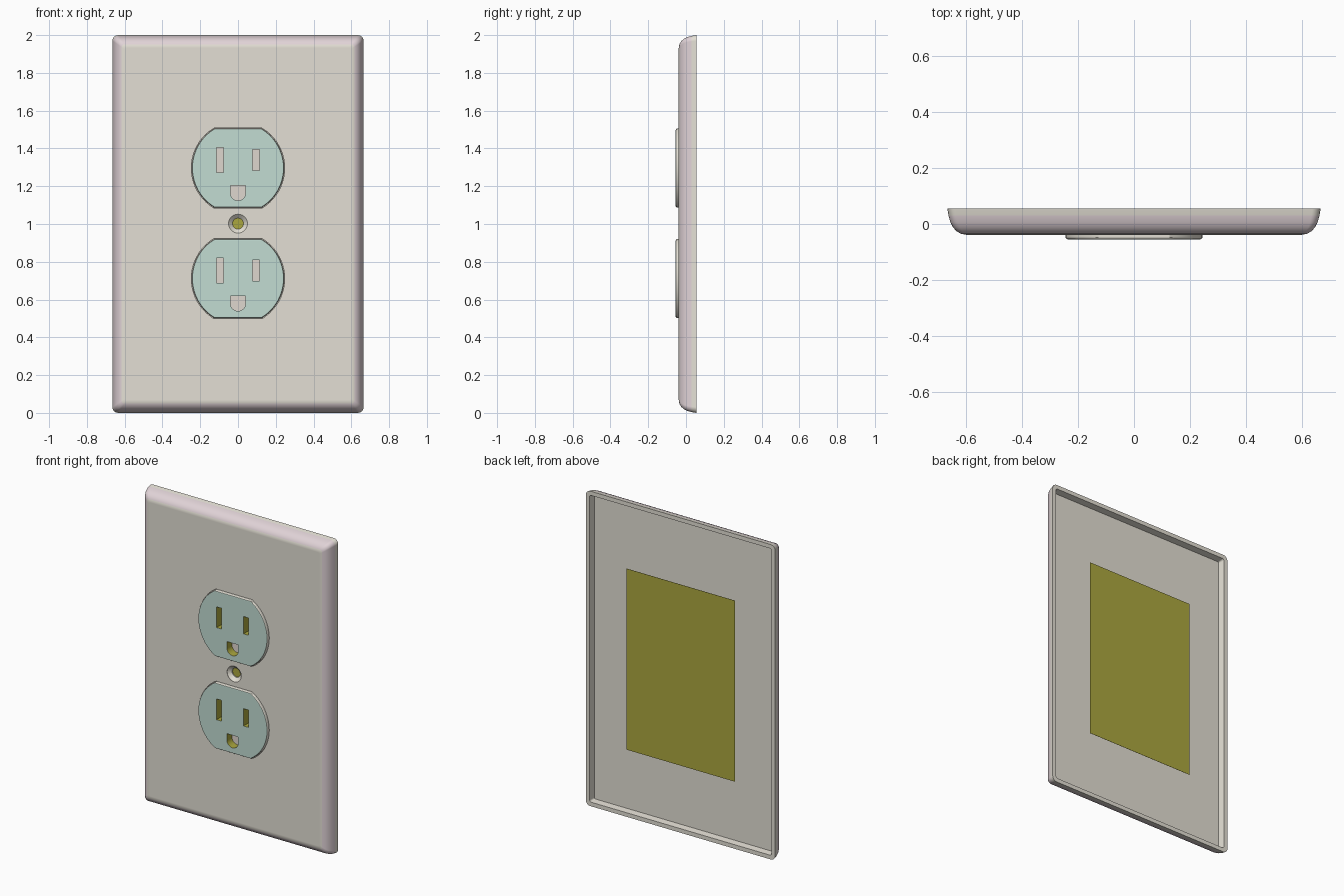
import bpy, bmesh, math

if "Cube" in bpy.data.objects:
    bpy.data.objects.remove(bpy.data.objects["Cube"])


def material(name, rgb):
    m = bpy.data.materials.new(name)
    m.diffuse_color = (*rgb, 1)
    m.use_nodes = True
    m.node_tree.nodes["Principled BSDF"].inputs["Base Color"].default_value = m.diffuse_color
    return m


IVORY = material("ivory", (0.77, 0.74, 0.66))
PINK = material("edge_pink", (0.75, 0.65, 0.68))
TEAL = material("pale_teal", (0.54, 0.72, 0.65))
OLIVE = material("olive", (0.41, 0.39, 0.05))
TAN = material("tan", (0.74, 0.68, 0.62))


def loft(name, loops, mats, pick=None):
    """Skin a list of (xz outline, y) loops and cap both ends."""
    bm = bmesh.new()
    rings = [[bm.verts.new((x, y, z)) for x, z in pts] for pts, y in loops]
    n = len(rings[0])
    faces = [(bm.faces.new(rings[0]), -1), (bm.faces.new(rings[-1]), len(rings))]
    for k, (a, b) in enumerate(zip(rings, rings[1:])):
        for i in range(n):
            j = (i + 1) % n
            faces.append((bm.faces.new((a[i], a[j], b[j], b[i])), k))
    for f, k in faces:
        f.material_index = pick(k) if pick else 0
    bmesh.ops.recalc_face_normals(bm, faces=bm.faces)
    me = bpy.data.meshes.new(name)
    bm.to_mesh(me)
    bm.free()
    for m in mats:
        me.materials.append(m)
    ob = bpy.data.objects.new(name, me)
    bpy.context.collection.objects.link(ob)
    return ob


def activate(ob):
    bpy.ops.object.select_all(action='DESELECT')
    ob.select_set(True)
    bpy.context.view_layer.objects.active = ob


def cut(ob, cutters):
    activate(ob)
    for c in cutters:
        c.hide_render = True
        mod = ob.modifiers.new("cut", 'BOOLEAN')
        mod.operation = 'DIFFERENCE'
        mod.solver = 'EXACT'
        mod.material_mode = 'TRANSFER'
        mod.object = c
        bpy.ops.object.modifier_apply(modifier=mod.name)
        bpy.data.objects.remove(c)


def smooth(ob):
    activate(ob)
    bpy.ops.object.shade_smooth_by_angle(angle=math.radians(30))
    # keep the big flat faces evenly shaded
    mod = ob.modifiers.new("flat_faces", 'WEIGHTED_NORMAL')
    mod.keep_sharp = True
    mod.weight = 100


def rounded_rect(hx, hz, r, cz=1.0, seg=4):
    pts = []
    for q, (sx, sz) in enumerate([(1, 1), (-1, 1), (-1, -1), (1, -1)]):
        for i in range(seg + 1):
            a = math.pi / 2 * (q + i / seg)
            pts.append((sx * (hx - r) + r * math.cos(a), cz + sz * (hz - r) + r * math.sin(a)))
    return pts


def rect(cx, cz, w, h):
    return [(cx + sx * w / 2, cz + sz * h / 2) for sx, sz in [(1, 1), (-1, 1), (-1, -1), (1, -1)]]


def circle(r, cz, n=32):
    return [(r * math.cos(2 * math.pi * i / n), cz + r * math.sin(2 * math.pi * i / n)) for i in range(n)]


def receptacle_outline(cz, grow=0.0, seg=20):
    # circle with flat top and bottom
    r, h = 0.244 + grow, 0.209 + grow
    a = math.asin(h / r)
    right = [(r * math.cos(t), r * math.sin(t)) for t in [-a + 2 * a * i / seg for i in range(seg + 1)]]
    return [(x, cz + z) for x, z in right] + [(-x, cz - z) for x, z in right]


def ground_outline(cz, seg=14):
    # U shape, flat top
    r = 0.04
    arc = [(r * math.cos(t), cz - 0.135 + r * math.sin(t)) for t in [math.pi + math.pi * i / seg for i in range(seg + 1)]]
    return arc + [(r, cz - 0.095), (-r, cz - 0.095)]


HX, HZ, MID = 0.665, 1.0, 1.002
CENTRES = {"upper": 1.296, "lower": 0.711}

# wall plate: hollow back, rim, then rounded outer profile to the front (inset, y, corner radius)
profile = [(0.030, 0.012, 0.008), (0.026, 0.055, 0.012), (0, 0.055, 0.03), (0.004, 0.03, 0.029),
           (0.011, 0.006, 0.027), (0.020, -0.012, 0.024), (0.033, -0.026, 0.020),
           (0.049, -0.035, 0.015), (0.068, -0.0385, 0.01)]
plate = loft("wall_plate", [(rounded_rect(HX - i, HZ - i, r), y) for i, y, r in profile],
             [IVORY, PINK], lambda k: 1 if 3 <= k <= 6 else 0)

# openings for the receptacles and the countersunk screw hole
holes = [loft("opening", [(receptacle_outline(c, 0.003), -0.1), (receptacle_outline(c, 0.003), 0.05)], [IVORY])
         for c in CENTRES.values()]
holes.append(loft("screw_hole", [(circle(0.05, MID), -0.06), (circle(0.05, MID), -0.037),
                                 (circle(0.029, MID), -0.018), (circle(0.029, MID), 0.05)], [IVORY]))
cut(plate, holes)
smooth(plate)

# receptacle faces on a hidden flange, with two blade slots and a ground hole each
for side, c in CENTRES.items():
    face = loft(side + "_receptacle",
                [(receptacle_outline(c, 0.008), 0.010), (receptacle_outline(c, 0.008), -0.028),
                 (receptacle_outline(c), -0.028), (receptacle_outline(c), -0.048),
                 (receptacle_outline(c, -0.003), -0.053), (receptacle_outline(c, -0.008), -0.055)],
                [IVORY, TEAL], lambda k: 1 if k > 3 else 0)
    shapes = [rect(-0.095, c + 0.043, 0.036, 0.132), rect(0.095, c + 0.043, 0.036, 0.11),
              ground_outline(c + 0.003)]
    cut(face, [loft("slot", [(s, -0.1), (s, -0.004)], [OLIVE, TAN], lambda k: 0 if k == 0 else 1)
               for s in shapes])
    smooth(face)

# screw seat at the bottom of the screw hole
loft("screw_seat", [(circle(0.032, MID), -0.012), (circle(0.032, MID), 0.008)], [OLIVE])

# thin panel covering the back
panel = rect(0, 1.0, 0.76, 1.15)
loft("backing_panel", [(panel, 0.0515), (panel, 0.0525)], [OLIVE])
